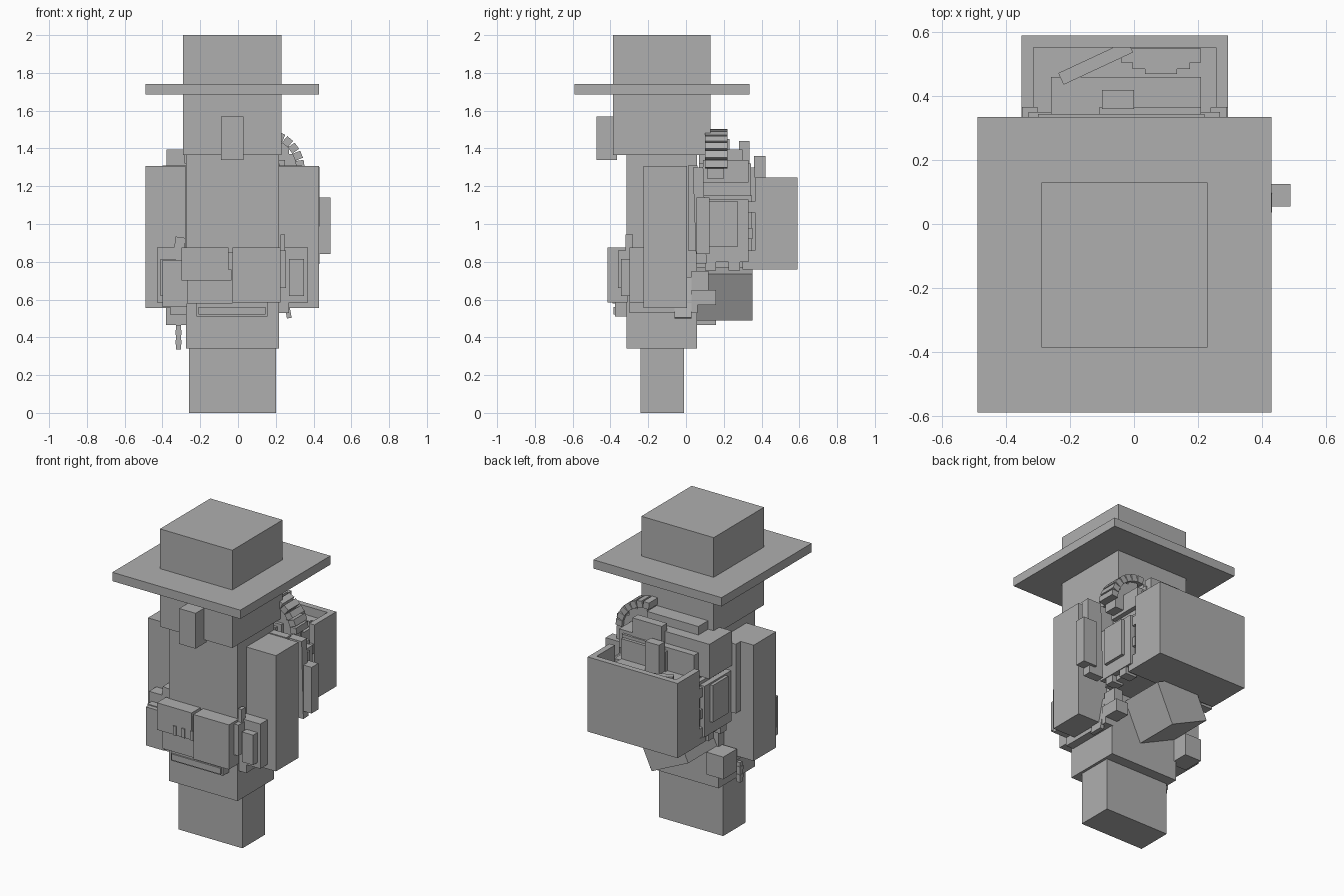
import bpy, math
from mathutils import Matrix, Vector

grey = bpy.data.materials.new("plain_grey")
grey.diffuse_color = (0.43, 0.43, 0.43, 1)

FACES = [(0, 1, 3, 2), (4, 6, 7, 5), (0, 4, 5, 1), (2, 3, 7, 6), (0, 2, 6, 4), (1, 5, 7, 3)]


def box(name, x, y, z, tilt=0, axis='Y', pivot=None):
    """Box from (min, max) ranges, optionally tilted about a pivot."""
    c = Vector((sum(x) / 2, sum(y) / 2, sum(z) / 2))
    p = Vector(pivot) if pivot else c
    rot = Matrix.Rotation(math.radians(tilt), 3, axis)
    verts = [rot @ (Vector((a, b, d)) - p) + p for a in x for b in y for d in z]
    me = bpy.data.meshes.new(name)
    me.from_pydata(verts, [], FACES)
    me.materials.append(grey)
    ob = bpy.data.objects.new(name, me)
    bpy.context.collection.objects.link(ob)
    return ob


MID = -0.03  # the figure's own centre line


def pair(name, x, y, z):
    """Same box on both sides of the figure."""
    box("right_" + name, x, y, z)
    box("left_" + name, (2 * MID - x[1], 2 * MID - x[0]), y, z)


# Figure
box("legs", (-0.26, 0.20), (-0.24, -0.01), (0, 0.35))
box("robe", (-0.275, 0.217), (-0.315, 0.058), (0.34, 1.38))
box("head", (-0.29, 0.23), (-0.387, 0.13), (1.365, 1.70))
box("nose", (-0.09, 0.028), (-0.475, -0.365), (1.34, 1.57))
pair("arm", (0.217, 0.43), (-0.225, 0.005), (0.555, 1.307))

# Hat
box("hat_brim", (-0.49, 0.43), (-0.59, 0.335), (1.685, 1.742))
box("hat_crown", (-0.29, 0.23), (-0.387, 0.13), (1.74, 2.0))

# Belt with front bags and side pouches
box("front_bag", (-0.27, -0.03), (-0.39, -0.31), (0.58, 0.85))
box("front_bag_flap", (-0.30, -0.05), (-0.405, -0.31), (0.70, 0.875))
box("large_front_bag", (-0.03, 0.225), (-0.415, -0.31), (0.585, 0.875))
box("lower_strap", (-0.22, 0.155), (-0.375, -0.31), (0.51, 0.585))
box("strap_lip", (-0.21, 0.145), (-0.385, -0.31), (0.52, 0.56))
for i in range(3):
    box("flap_clasp", (-0.18 + i * 0.062, -0.158 + i * 0.062), (-0.412, -0.404), (0.70, 0.76))
pair("belt_side", (0.215, 0.37), (-0.30, -0.225), (0.585, 0.875))
pair("side_pouch", (0.27, 0.35), (-0.345, -0.29), (0.62, 0.815))
box("right_buckle", (0.215, 0.255), (-0.36, -0.29), (0.66, 0.86))
box("right_buckle_pin", (0.225, 0.25), (-0.32, -0.28), (0.86, 0.945))
box("left_buckle_pin", (-0.335, -0.28), (-0.30, -0.24), (0.86, 0.93), 8)
box("left_outer_pouch", (-0.40, -0.27), (-0.375, -0.29), (0.56, 0.81))
box("left_belt_band", (-0.36, -0.27), (-0.30, 0.06), (0.52, 0.60))
box("right_belt_band", (0.21, 0.27), (-0.30, 0.06), (0.53, 0.59))
box("right_tassel", (0.24, 0.265), (-0.06, 0.03), (0.50, 0.72), -10)

# Hanging trinket of stacked links
for i in range(5):
    w = 0.016 if i % 2 else 0.012
    box("trinket_link", (-0.315 - w, -0.315 + w), (-0.10 - w, -0.10 + w),
        (0.335 + i * 0.026, 0.361 + i * 0.026))

# Low rear pouch and clips
box("rear_left_pouch", (-0.38, -0.26), (0.02, 0.16), (0.465, 0.61))
box("rear_right_clip", (0.18, 0.27), (0.03, 0.16), (0.57, 0.65))
box("rear_right_clip_top", (0.19, 0.25), (0.03, 0.12), (0.64, 0.75))

# Tilted bundle under the basket
box("hanging_bundle", (-0.29, 0), (0.055, 0.352), (0.49, 0.76), 25, 'Y', (0, 0.2, 0.49))

# Backpack frame with stepped sides
box("pack_frame", (-0.33, 0.27), (0.055, 0.35), (0.77, 1.15))
pair("frame_panel", (0.26, 0.305), (0.055, 0.33), (0.80, 1.13))
pair("frame_plate", (0.30, 0.325), (0.115, 0.275), (0.88, 1.12))
for i, (a, b) in enumerate(((0.76, 0.86), (0.92, 0.98), (1.06, 1.12))):
    pair("frame_notch", (0.24, 0.29), (0.30, 0.365 - 0.012 * (i == 1)), (a, b))
for y in (0.10, 0.225):
    pair("frame_foot", (0.22, 0.30), (y, y + 0.06), (0.755, 0.80))

# Shoulder straps behind the arms
box("right_strap", (0.33, 0.432), (0.045, 0.10), (0.79, 1.30), 2, 'X')
box("right_strap_roll", (0.39, 0.49), (0.055, 0.125), (0.84, 1.14))
pair("strap_inner", (0.215, 0.34), (0.01, 0.06), (0.86, 1.31))

# Open basket
bx, by, bz = (-0.353, 0.294), (0.345, 0.59), (0.76, 1.245)
t = 0.038
box("basket_floor", bx, (0.30, 0.59), (0.76, 0.80))
box("basket_back", bx, (0.59 - t, 0.59), bz)
box("basket_left_wall", (bx[0], bx[0] + t), (by[0] + 0.02, by[1] - t), bz)
box("basket_right_wall", (bx[1] - t, bx[1]), (by[0] + 0.02, by[1] - t), bz)

# Basket contents
box("packed_goods", (-0.315, 0.256), (0.34, 0.552), (0.80, 1.10))
box("packed_cloth", (-0.26, 0.21), (0.33, 0.46), (1.08, 1.17))
box("stored_book", (-0.10, 0.0), (0.36, 0.42), (1.15, 1.36))
box("stored_board", (-0.24, 0.0), (0.485, 0.525), (1.05, 1.21), 25, 'Z')
for w, y in ((0.125, 0.515), (0.09, 0.495), (0.05, 0.48)):
    box("stored_plate", (0.085 - w, 0.085 + w), (y - 0.01, 0.55), (1.05, 1.19))

# Bedroll stack on top of the pack
box("upper_pack", (-0.30, 0.22), (0.07, 0.345), (1.13, 1.32))
box("bedroll", (-0.378, 0.16), (0.13, 0.30), (1.30, 1.395))
box("bedroll_ridge", (-0.25, 0.12), (0.13, 0.23), (1.39, 1.45))
box("left_bedroll_end", (-0.378, -0.28), (0.07, 0.30), (1.17, 1.395))
box("back_flap", (-0.11, 0.21), (0.30, 0.365), (1.15, 1.30))
box("rear_step", (-0.06, 0.15), (0.28, 0.335), (1.30, 1.44))
box("right_step", (0.15, 0.25), (0.09, 0.33), (1.22, 1.34))

# Toothed round shield poking out on the right
for i in range(7):
    a = math.radians(8 + i * 14)
    cx, cz = 0.14 + 0.19 * math.cos(a), 1.29 + 0.19 * math.sin(a)
    box("shield_tooth", (cx - 0.022, cx + 0.022), (0.10, 0.22), (cz - 0.02, cz + 0.02),
        -math.degrees(a))
for w, h in ((0.17, 0.08), (0.13, 0.14), (0.07, 0.18)):
    box("shield_disc", (0.14, 0.14 + w), (0.11, 0.20), (1.24, 1.29 + h))
